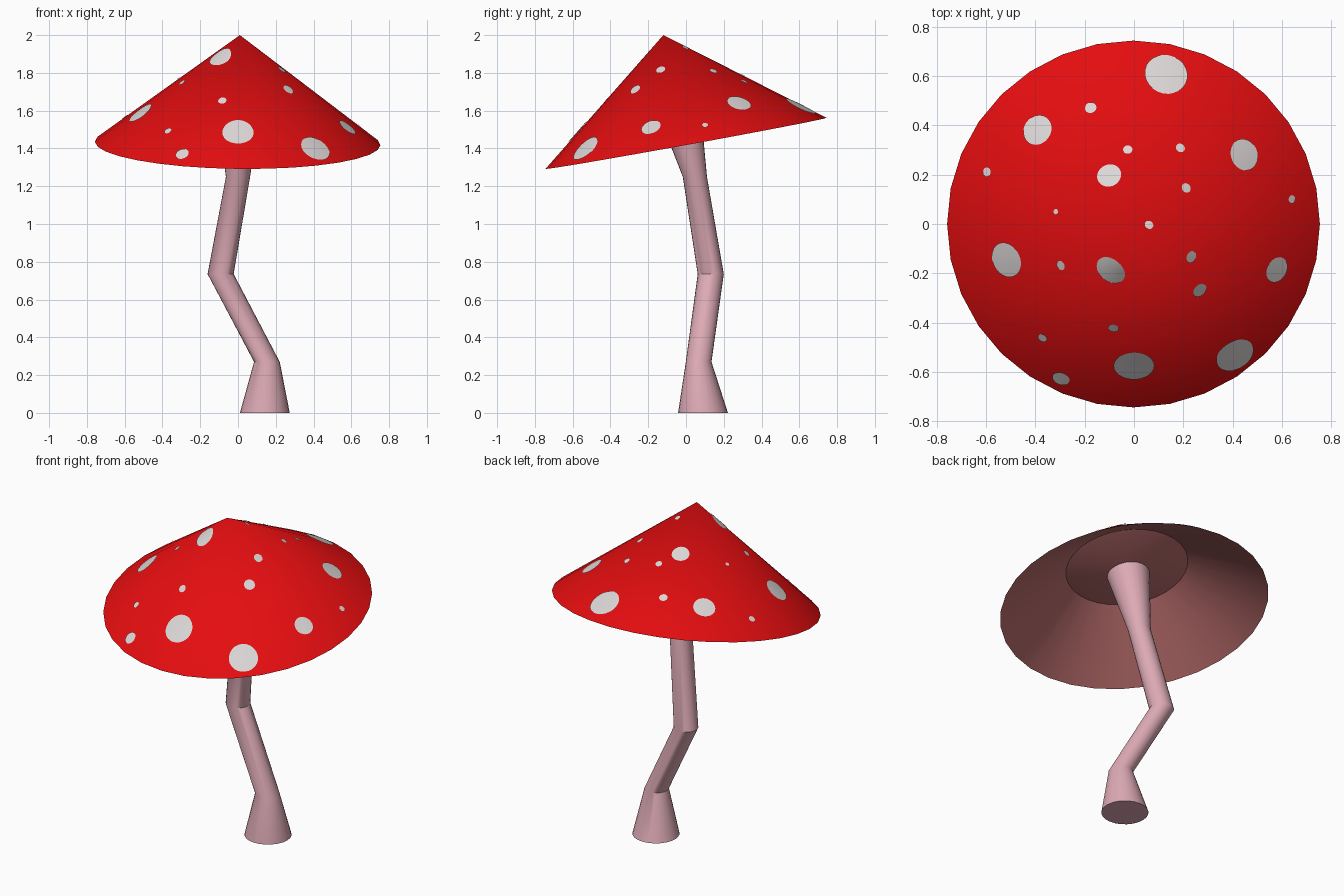
import bpy, bmesh, math
from mathutils import Vector, Matrix

if "Cube" in bpy.data.objects:
    bpy.data.objects.remove(bpy.data.objects["Cube"])

def material(name, rgb):
    m = bpy.data.materials.new(name)
    m.diffuse_color = (*rgb, 1.0)
    m.use_nodes = True
    m.node_tree.nodes["Principled BSDF"].inputs["Base Color"].default_value = m.diffuse_color
    return m

RED = material("cap red", (0.78, 0.004, 0.005))
GILL = material("underside rose", (0.5, 0.155, 0.155))
PINK = material("stem pink", (0.72, 0.40, 0.46))
PALE = material("spot white", (0.72, 0.68, 0.68))

def finish(bm, name, mats, recalc=True):
    if recalc:
        bmesh.ops.recalc_face_normals(bm, faces=bm.faces)
    me = bpy.data.meshes.new(name)
    bm.to_mesh(me)
    bm.free()
    for m in mats:
        me.materials.append(m)
    for p in me.polygons:
        p.use_smooth = True
    me.set_sharp_from_angle(angle=math.radians(30))
    ob = bpy.data.objects.new(name, me)
    bpy.context.collection.objects.link(ob)
    return ob

def bridge(bm, a, b, mat=0):
    n = len(a)
    for i in range(n):
        j = (i + 1) % n
        bm.faces.new((a[i], a[j], b[j], b[i])).material_index = mat

# Cap frame: tilted rim plane, third axis runs from rim centre to apex (0..1)
R = 0.756
CENTRE = Vector((-0.002, 0.0, 1.427))
APEX = Vector((0.01, -0.12, 2.0))
AX = Vector((1, 0, -0.012)).normalized()
AY = Vector((0, math.cos(math.radians(10.3)), math.sin(math.radians(10.3))))
UP = APEX - CENTRE
FRAME = Matrix((AX, AY, UP)).transposed()
INV = FRAME.inverted()

def cap_point(u, v, w):
    return CENTRE + FRAME @ Vector((u, v, w))

def cap_ring(radius, w, n):
    return [cap_point(radius * math.cos(2 * math.pi * i / n),
                      radius * math.sin(2 * math.pi * i / n), w) for i in range(n)]

# Cap: red cone on top, hollow underside that dips back down to the stem
N = 32
bm = bmesh.new()
rim, hollow, collar = [[bm.verts.new(p) for p in cap_ring(r, w, N)]
                       for r, w in ((R, 0), (0.344, 0.48), (0.115, 0.38))]
tip = bm.verts.new(APEX)
for i in range(N):
    bm.faces.new((rim[i], rim[(i + 1) % N], tip))
bridge(bm, rim, hollow, 1)
bridge(bm, hollow, collar, 1)
bm.faces.new(collar).material_index = 1
finish(bm, "cap", [RED, GILL])

# Stem: crooked tube through level rings, flaring into the tilted cap
S = 24
bm = bmesh.new()
rings = []
for x, y, z, r in ((0.142, 0.09, 0, 0.132), (0.153, 0.067, 0.27, 0.068),
                   (-0.092, 0.131, 0.735, 0.069), (0.0, 0.047, 1.25, 0.064)):
    rings.append([bm.verts.new((x + r * math.cos(2 * math.pi * i / S),
                                y + r * math.sin(2 * math.pi * i / S), z)) for i in range(S)])
rings.append([bm.verts.new(p) for p in cap_ring(0.12, 0.382, S)])
for a, b in zip(rings, rings[1:]):
    bridge(bm, a, b)
bm.faces.new(rings[0])
bm.faces.new(rings[-1])
finish(bm, "stem", [PINK])

# Spots: thin round patches laid on the cone, placed by top-view x, y and radius
SPOTS = ((0.13, 0.605, 0.088), (-0.39, 0.38, 0.063), (-0.175, 0.47, 0.024),
         (-0.595, 0.21, 0.019), (-0.025, 0.30, 0.019), (0.187, 0.307, 0.019),
         (-0.1, 0.195, 0.05), (0.21, 0.145, 0.02), (0.445, 0.28, 0.065),
         (0.638, 0.1, 0.017), (-0.315, 0.05, 0.011), (0.06, -0.005, 0.018),
         (-0.515, -0.145, 0.073), (-0.295, -0.167, 0.02), (-0.092, -0.187, 0.064),
         (0.23, -0.133, 0.025), (0.265, -0.267, 0.031), (0.577, -0.185, 0.054),
         (0.408, -0.53, 0.082), (0.0, -0.573, 0.083), (-0.295, -0.625, 0.036),
         (-0.37, -0.46, 0.02), (-0.083, -0.42, 0.022))

def on_cone(u, v):
    return cap_point(u, v, 1 - math.hypot(u, v) / R)

bm = bmesh.new()
K = 24
for x, y, r in SPOTS:
    u, v = x, y
    for _ in range(60):                      # find the cone point under x, y
        p = on_cone(u, v)
        u += 0.6 * (x - p.x)
        v += 0.6 * (y - p.y)
    p = on_cone(u, v)
    across = (AY * u - AX * v).normalized()
    slope = (APEX - p).normalized()
    lift = across.cross(slope).normalized() * 0.004

    def patch(rad, t):
        q = INV @ (p + rad * (math.cos(t) * across + math.sin(t) * slope) - CENTRE)
        return bm.verts.new(on_cone(q.x, q.y) + lift)

    loops = [[patch(r * f, 2 * math.pi * i / K) for i in range(K)] for f in (1, 0.66, 0.33)]
    bridge(bm, loops[0], loops[1])
    bridge(bm, loops[1], loops[2])
    mid = patch(0, 0)
    for i in range(K):
        bm.faces.new((loops[2][i], loops[2][(i + 1) % K], mid))
finish(bm, "cap_spots", [PALE], recalc=False)
